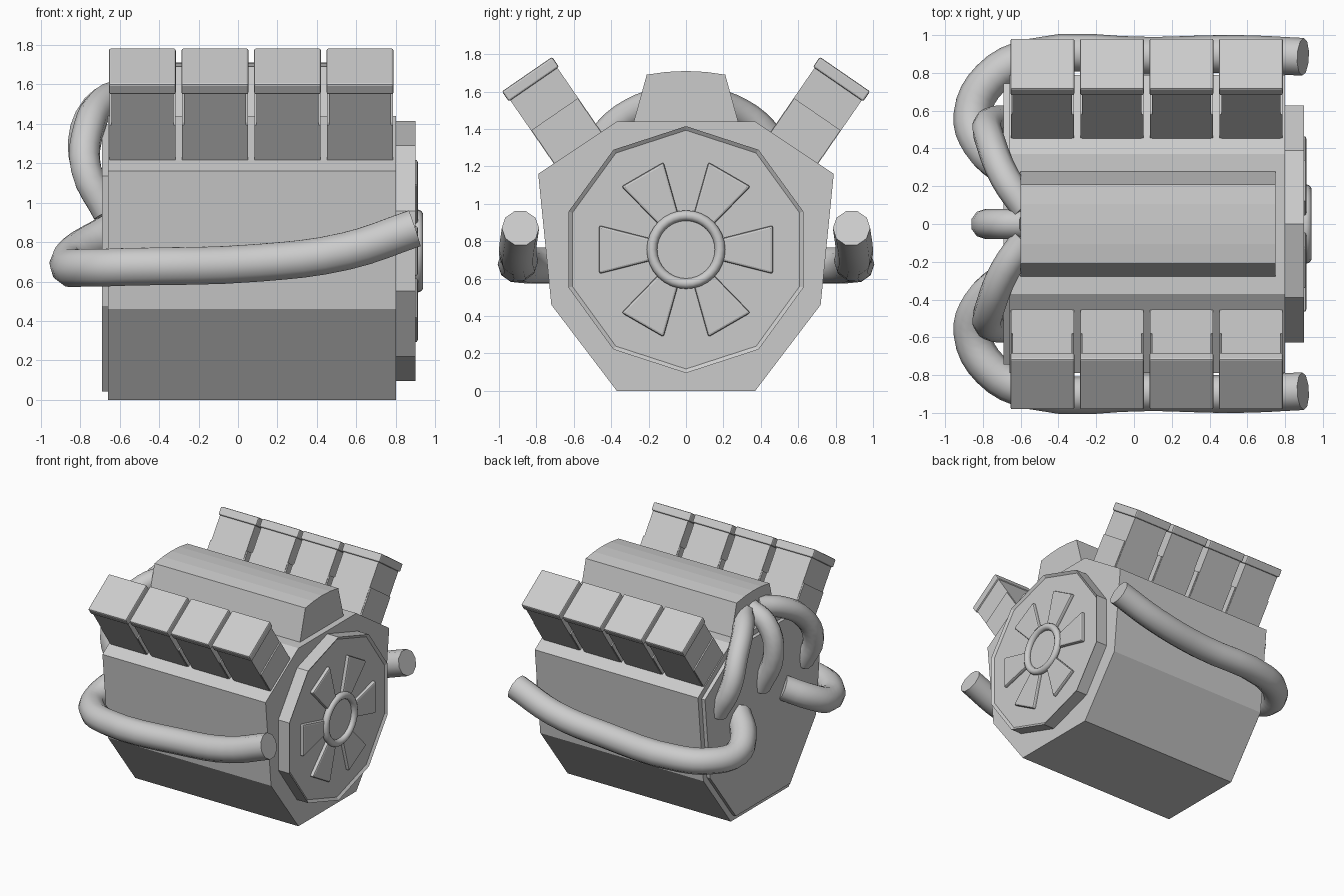
import bpy, bmesh, math
from mathutils import Vector

if "Cube" in bpy.data.objects:
    bpy.data.objects.remove(bpy.data.objects["Cube"])


def finish(obj, bevel=0.0, smooth=None):
    if bevel:
        m = obj.modifiers.new("Bevel", 'BEVEL')
        m.width, m.segments, m.limit_method = bevel, 2, 'ANGLE'
    if smooth:
        bpy.ops.object.select_all(action='DESELECT')
        obj.select_set(True)
        bpy.context.view_layer.objects.active = obj
        bpy.ops.object.shade_smooth_by_angle(angle=math.radians(smooth))
    return obj


def prism(name, yz, x0, x1, bevel=0.0, rim=None):
    """Extrude a y-z outline along x; rim = (inset, recess) for the front cap."""
    bm = bmesh.new()
    base = bm.faces.new([bm.verts.new((x0, y, z)) for y, z in yz])
    ext = bmesh.ops.extrude_face_region(bm, geom=[base])["geom"]
    verts = [v for v in ext if isinstance(v, bmesh.types.BMVert)]
    bmesh.ops.translate(bm, vec=(x1 - x0, 0, 0), verts=verts)
    if not base.is_valid or len(bm.faces) == len(yz) + 1:
        bm.faces.new([v for v in bm.verts if abs(v.co.x - x0) < 1e-6])
    bmesh.ops.recalc_face_normals(bm, faces=bm.faces)
    if rim:
        cap = [f for f in bm.faces if f.normal.x > 0.9]
        bmesh.ops.inset_region(bm, faces=cap, thickness=rim[0])
        bmesh.ops.translate(bm, vec=(-rim[1], 0, 0), verts=cap[0].verts)
    me = bpy.data.meshes.new(name)
    bm.to_mesh(me)
    bm.free()
    obj = bpy.data.objects.new(name, me)
    bpy.context.collection.objects.link(obj)
    return finish(obj, bevel)


def pipe(name, pts, radius):
    cu = bpy.data.curves.new(name, 'CURVE')
    cu.dimensions = '3D'
    cu.bevel_depth, cu.bevel_resolution = radius, 3
    cu.use_fill_caps, cu.resolution_u = True, 4
    sp = cu.splines.new('BEZIER')
    sp.bezier_points.add(len(pts) - 1)
    for bp, p in zip(sp.bezier_points, pts):
        bp.co = p
        bp.handle_left_type = bp.handle_right_type = 'AUTO'
    obj = bpy.data.objects.new(name, cu)
    bpy.context.collection.objects.link(obj)
    bpy.ops.object.select_all(action='DESELECT')
    obj.select_set(True)
    bpy.context.view_layer.objects.active = obj
    bpy.ops.object.convert(target='MESH')
    return finish(bpy.context.object, smooth=50)


def mirrored(half):
    return half + [(-y, z) for y, z in reversed(half) if abs(y) > 1e-6]


# Engine block and inset rear plate
block = mirrored([(0.37, 0), (0.72, 0.46), (0.79, 1.16), (0.37, 1.44)])
prism("engine_block", block, -0.66, 0.80)
prism("rear_plate", [(y * 0.94, 0.73 + (z - 0.73) * 0.94) for y, z in block], -0.69, -0.65)

# Top cover with gently arched roof
cover = [(-0.29, 1.40), (-0.21, 1.69), (-0.105, 1.705), (0, 1.71),
         (0.105, 1.705), (0.21, 1.69), (0.29, 1.40)]
prism("top_cover", cover, -0.60, 0.75)

# Two tilted banks of four cylinders, each with base collar and head
up, side = Vector((0.567, 0.824)), Vector((0.824, -0.567))
top = Vector((0.85, 1.693))
for s, label in ((1, "left"), (-1, "right")):
    def slab(half, a, b):
        c = [top - up * a - side * half, top - up * a + side * half,
             top - up * b + side * half, top - up * b - side * half]
        return [(s * p.x, p.y) for p in c]
    for i in range(4):
        x = -0.485 + i * 0.368
        prism(f"{label}_cylinder_{i+1}", slab(0.153, 0.04, 0.62), x - 0.157, x + 0.157)
        prism(f"{label}_collar_{i+1}", slab(0.15, 0.26, 0.62), x - 0.167, x + 0.167)
        prism(f"{label}_head_{i+1}", slab(0.163, 0.0, 0.065), x - 0.17, x + 0.17, 0.01)

    # Side exhaust wrapping round into the rear plate
    path = [(0.895, 0.885, 0.87), (0.55, 0.90, 0.755), (0.1, 0.89, 0.695),
            (-0.55, 0.88, 0.675), (-0.76, 0.77, 0.67), (-0.855, 0.58, 0.68),
            (-0.81, 0.42, 0.75), (-0.66, 0.28, 0.84)]
    pipe(f"{label}_exhaust", [(x, s * y, z) for x, y, z in path], 0.10)

    # Outer rear hose
    path = [(-0.57, 0.08, 1.55), (-0.68, 0.24, 1.51), (-0.755, 0.42, 1.38),
            (-0.77, 0.53, 1.17), (-0.66, 0.55, 0.95)]
    pipe(f"{label}_rear_hose", [(x, s * y, z) for x, y, z in path], 0.08)

# Centre rear hose
pipe("centre_rear_hose", [(-0.57, 0, 1.56), (-0.72, 0, 1.48), (-0.785, 0, 1.25),
                          (-0.66, 0, 0.95)], 0.08)

# Ten-sided front disc with raised rim
CZ = 0.755
ring = [(0.66 * math.sin(i * math.pi / 5), CZ + 0.66 * math.cos(i * math.pi / 5))
        for i in range(10)]
prism("front_disc", ring, 0.79, 0.90, rim=(0.022, 0.015))

# Six fan blades
for i in range(6):
    a = i * math.pi / 3
    c, d = math.cos(a), math.sin(a)
    outline = [(0.17, -0.055), (0.465, -0.13), (0.465, 0.13), (0.17, 0.055)]
    prism(f"fan_blade_{i+1}", [(r * c - w * d, CZ + r * d + w * c) for r, w in outline],
          0.87, 0.912, 0.012)

# Hub ring and centre plate
bpy.ops.mesh.primitive_torus_add(major_radius=0.182, minor_radius=0.028, major_segments=32,
                                 minor_segments=10, location=(0.912, 0, CZ),
                                 rotation=(0, math.pi / 2, 0))
bpy.context.object.name = "hub_ring"
finish(bpy.context.object, smooth=60)
bpy.ops.mesh.primitive_cylinder_add(vertices=32, radius=0.18, depth=0.05,
                                    location=(0.88, 0, CZ), rotation=(0, math.pi / 2, 0))
bpy.context.object.name = "hub_plate"
finish(bpy.context.object, smooth=30)
